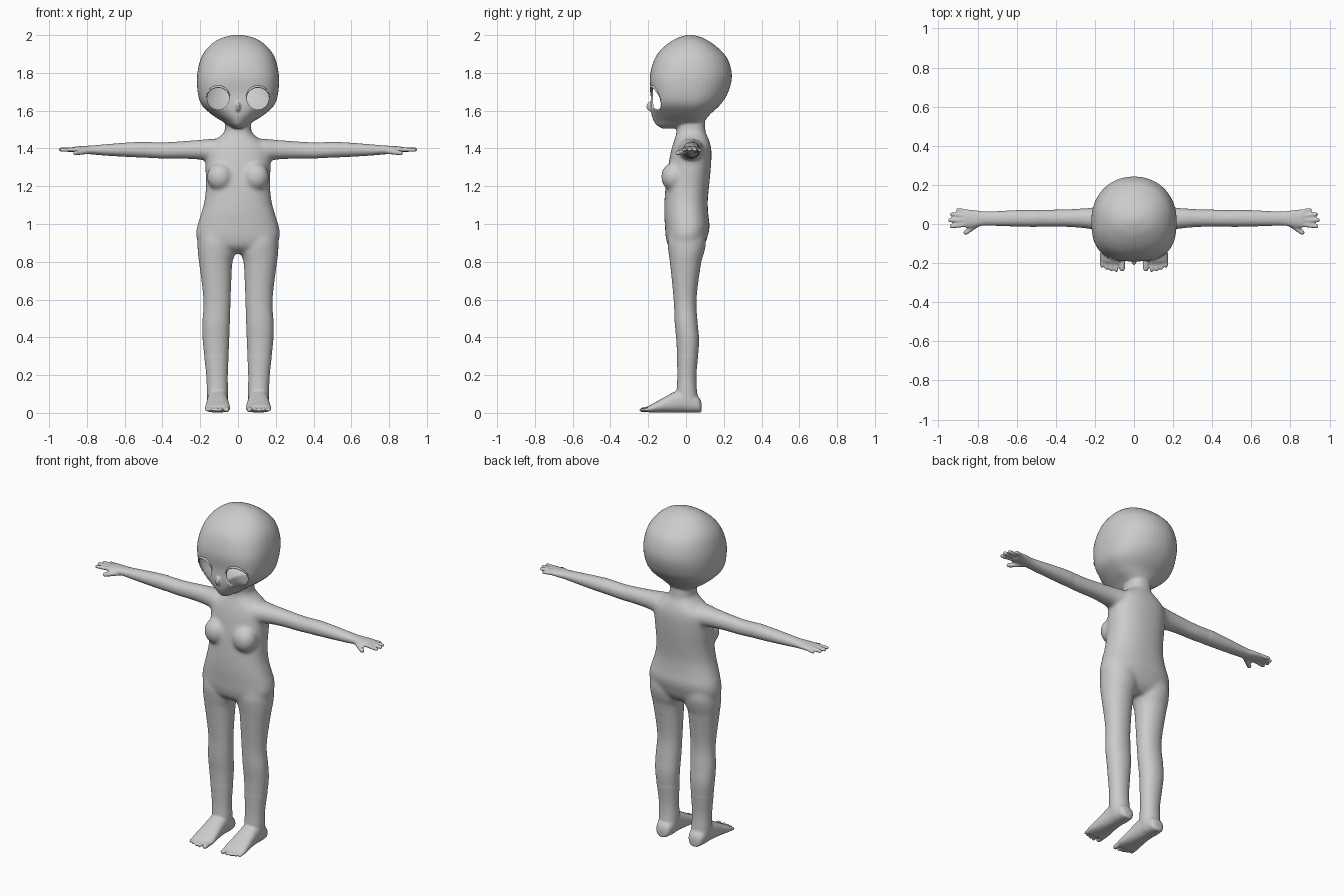
import bpy, bmesh, math
from mathutils import Vector
from mathutils.bvhtree import BVHTree

if "Cube" in bpy.data.objects:
    bpy.data.objects.remove(bpy.data.objects["Cube"])

AXES = {'z': (0, 1, 2), 'x': (1, 2, 0), 'y': (0, 2, 1)}


def spline(rows, steps=6):
    """Catmull-Rom interpolation of whole ring rows."""
    out = []
    for i in range(len(rows) - 1):
        a, b = rows[max(i - 1, 0)], rows[i]
        c, d = rows[i + 1], rows[min(i + 2, len(rows) - 1)]
        for k in range(steps):
            t = k / steps
            out.append([0.5 * (2 * q + (r - p) * t + (2 * p - 5 * q + 4 * r - s) * t * t
                               + (3 * q - p - 3 * r + s) * t ** 3)
                        for p, q, r, s in zip(a, b, c, d)])
    return out + [list(rows[-1])]


def loft(bm, axis, rows, side=1, vc=None, seg=48):
    """Rows: position, u min, u max, v min, v max, roundness exponent."""
    iu, iv, it = AXES[axis]
    rings = []
    for t, u0, u1, v0, v1, n in spline(rows):
        mid = (v0 + v1) / 2 if vc is None else vc
        ring = []
        for k in range(seg):
            a = 2 * math.pi * k / seg
            c, s = math.cos(a), math.sin(a)
            e = n if (s < 0 or vc is None) else 2.1
            p = [0, 0, 0]
            p[iu] = (u0 + u1) / 2 + (u1 - u0) / 2 * math.copysign(abs(c) ** (2 / e), c)
            p[iv] = mid + (v1 - mid if s > 0 else mid - v0) * math.copysign(abs(s) ** (2 / e), s)
            p[it] = t
            p[0] *= side
            ring.append(bm.verts.new(p))
        rings.append(ring)
    for r, q in zip(rings, rings[1:]):
        for k in range(seg):
            j = (k + 1) % seg
            bm.faces.new((r[k], r[j], q[j], q[k]))
    bm.faces.new(rings[0])
    bm.faces.new(rings[-1])


def ball(bm, centre, radii):
    vs = bmesh.ops.create_uvsphere(bm, u_segments=32, v_segments=20, radius=1)['verts']
    for v in vs:
        v.co = Vector(centre) + Vector(v.co[i] * radii[i] for i in range(3))


def capsule(bm, a, b, r, side):
    a, b = Vector(a), Vector(b)
    rot = (b - a).to_track_quat('Z', 'Y')
    vs = bmesh.ops.create_uvsphere(bm, u_segments=16, v_segments=12, radius=r)['verts']
    for v in vs:
        p = v.co.copy()
        if p.z > 1e-5:
            p = p * 0.9 + Vector((0, 0, (b - a).length - r))
        p = rot @ p + a
        v.co = (p.x * side, p.y, p.z)


bm = bmesh.new()

# Head
loft(bm, 'z', [(z, -w, w, f, b, n) for z, w, f, b, n in [
    (1.506, .025, -.13, .05, 2), (1.525, .058, -.158, .085, 2), (1.545, .086, -.171, .10, 2),
    (1.58, .14, -.183, .127, 2.1), (1.63, .192, -.187, .18, 2.6), (1.69, .212, -.185, .22, 2.9),
    (1.78, .217, -.191, .243, 2.7), (1.87, .199, -.168, .222, 2.4), (1.93, .163, -.125, .172, 2.2),
    (1.975, .108, -.065, .11, 2), (1.995, .05, -.015, .06, 2), (2.001, .012, .012, .03, 2)]], vc=.02)
ball(bm, (0, -.188, 1.622), (.013, .023, .026))

# Torso and neck
loft(bm, 'z', [(z, -w, w, f, b, 2.3) for z, w, f, b in [
    (.845, .10, -.05, .06), (.88, .19, -.092, .093), (.93, .221, -.107, .113),
    (.985, .217, -.111, .125), (1.05, .197, -.115, .118), (1.12, .178, -.114, .115),
    (1.2, .170, -.108, .122), (1.28, .172, -.098, .13), (1.36, .172, -.085, .135),
    (1.41, .162, -.073, .132), (1.45, .115, -.06, .12), (1.475, .083, -.052, .108),
    (1.5, .07, -.05, .102), (1.57, .067, -.048, .098)]])

for s in (1, -1):
    # Chest
    ball(bm, (.095 * s, -.068, 1.25), (.07, .064, .075))
    # Leg
    loft(bm, 'z', [(*r, 2.1) for r in [
        (.96, .03, .205, -.09, .10), (.9, .015, .214, -.098, .106), (.84, .015, .213, -.092, .094),
        (.79, .03, .206, -.085, .08), (.6, .038, .184, -.066, .056), (.47, .042, .19, -.06, .063),
        (.37, .046, .187, -.051, .07), (.2, .054, .168, -.046, .055), (.1, .052, .165, -.05, .06),
        (.04, .056, .16, -.04, .072), (.01, .07, .145, -.02, .06)]], s)
    # Foot
    loft(bm, 'y', [(y, .108 - w, .108 + w, .002, h, 2.4) for y, w, h in [
        (.083, .02, .05), (.07, .042, .08), (.03, .052, .11), (-.02, .054, .125), (-.06, .056, .112),
        (-.12, .062, .08), (-.165, .067, .055), (-.19, .066, .042), (-.2, .058, .034)]], s)
    # Toes
    for x, tip, r in [(.06, -.245, .016), (.091, -.248, .0115), (.116, -.243, .0115),
                      (.141, -.236, .0115), (.164, -.226, .0115)]:
        capsule(bm, (x, -.17, .024), (x, tip, .014), r, s)
    # Arm and palm
    loft(bm, 'x', [(x, cy - ry, cy + ry, cz - rz, cz + rz, 2.1) for x, cy, cz, ry, rz in [
        (.05, .022, 1.385, .07, .062), (.14, .025, 1.39, .07, .061), (.2, .028, 1.393, .058, .053),
        (.3, .03, 1.392, .048, .047), (.4, .03, 1.389, .045, .044), (.5, .029, 1.393, .044, .042),
        (.6, .029, 1.393, .042, .037), (.7, .028, 1.392, .038, .030), (.77, .028, 1.392, .037, .024),
        (.82, .027, 1.393, .045, .020), (.86, .028, 1.394, .047, .016), (.875, .028, 1.394, .04, .011)]], s)
    # Fingers and thumb
    for a, b, r in [((.84, .06, 1.393), (.912, .076, 1.389), .0115),
                    ((.84, .04, 1.396), (.944, .051, 1.393), .0125),
                    ((.84, .018, 1.396), (.953, .02, 1.394), .0125),
                    ((.84, -.002, 1.395), (.946, -.014, 1.392), .012),
                    ((.785, .01, 1.386), (.872, -.052, 1.374), .015)]:
        capsule(bm, a, b, r, s)

bmesh.ops.recalc_face_normals(bm, faces=bm.faces)
mesh = bpy.data.meshes.new("body")
bm.to_mesh(mesh)
bm.free()
body = bpy.data.objects.new("body", mesh)
bpy.context.collection.objects.link(body)

# Fuse all parts into one skin
mod = body.modifiers.new("fuse", 'REMESH')
mod.mode = 'VOXEL'
mod.voxel_size = .006
deps = bpy.context.evaluated_depsgraph_get()
fused = bpy.data.meshes.new_from_object(body.evaluated_get(deps))
body.modifiers.clear()
body.data = fused


def relax(bm, verts, times):
    for _ in range(times):
        bmesh.ops.smooth_vert(bm, verts=verts, factor=.5, use_axis_x=True, use_axis_y=True, use_axis_z=True)


bm = bmesh.new()
bm.from_mesh(fused)
relax(bm, bm.verts[:], 3)
relax(bm, [v for v in bm.verts if abs(v.co.x) < .5 and .3 < v.co.z < 1.49], 22)
skin = BVHTree.FromBMesh(bm)

# Eye openings
EX, EZ, RX, RZ = .105, 1.666, .058, .06


def eye_dist(p):
    return math.hypot((abs(p.x) - EX) / RX, (p.z - EZ) / RZ)


cut = [f for f in bm.faces if f.calc_center_median().y < -.05 and eye_dist(f.calc_center_median()) < 1]
bmesh.ops.delete(bm, geom=cut, context='FACES')
rim = [e for e in bm.edges if e.is_boundary]
for v in {v for e in rim for v in e.verts}:
    d = eye_dist(v.co)
    side = math.copysign(1, v.co.x)
    v.co.x = side * (EX + (abs(v.co.x) - EX) / d)
    v.co.z = EZ + (v.co.z - EZ) / d
ext = bmesh.ops.extrude_edge_only(bm, edges=rim)['geom']
for v in ext:
    if isinstance(v, bmesh.types.BMVert):
        v.co.y += .01
for f in bm.faces:
    f.smooth = True
bm.to_mesh(fused)
bm.free()

# Upper eyelids
for s, name in ((1, "left_eyelid"), (-1, "right_eyelid")):
    cu = bpy.data.curves.new(name, 'CURVE')
    cu.dimensions = '3D'
    cu.bevel_depth = .007
    cu.bevel_resolution = 3
    cu.use_fill_caps = True
    sp = cu.splines.new('POLY')
    N = 25
    sp.points.add(N - 1)
    for i, p in enumerate(sp.points):
        a = math.radians(5 + 165 * i / (N - 1))
        x = s * (EX + RX * 1.06 * math.cos(a))
        z = EZ + RZ * 1.03 * math.sin(a)
        hit = skin.ray_cast(Vector((x, -1, z)), Vector((0, 1, 0)))[0]
        p.co = (x, (hit.y if hit else -.16) - .001, z, 1)
        p.radius = .3 + .7 * math.sin(math.pi * i / (N - 1))
    bpy.context.collection.objects.link(bpy.data.objects.new(name, cu))
